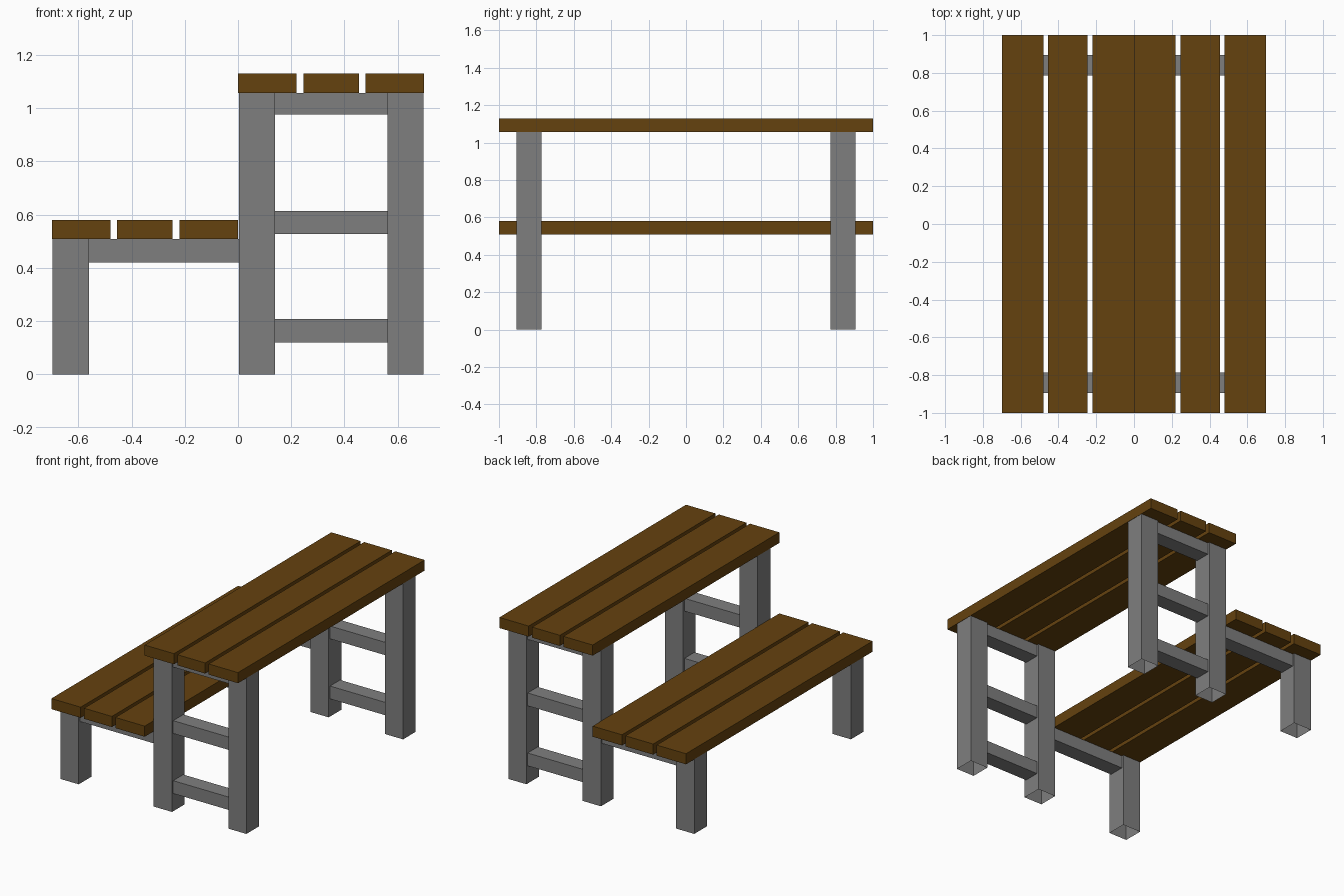
import bpy, bmesh

if "Cube" in bpy.data.objects:
    bpy.data.objects.remove(bpy.data.objects["Cube"])


def material(name, rgb):
    m = bpy.data.materials.new(name)
    m.diffuse_color = (*rgb, 1)
    m.use_nodes = True
    m.node_tree.nodes["Principled BSDF"].inputs["Base Color"].default_value = m.diffuse_color
    return m


wood = material("brown wood", (0.130, 0.054, 0.0045))
metal = material("grey frame", (0.212, 0.212, 0.212))


def box(name, x, y, z, mat, open_axis=None):
    """Box from (min, max) ranges; open_axis leaves both ends open like a tube."""
    bm = bmesh.new()
    bmesh.ops.create_cube(bm, size=1)
    for v in bm.verts:
        v.co = [(r[0] + r[1]) / 2 + c * (r[1] - r[0]) for c, r in zip(v.co, (x, y, z))]
    bm.normal_update()
    if open_axis is not None:
        ends = [f for f in bm.faces if abs(f.normal[open_axis]) > 0.9]
        bmesh.ops.delete(bm, geom=ends, context='FACES_ONLY')
    me = bpy.data.meshes.new(name)
    bm.to_mesh(me)
    bm.free()
    me.materials.append(mat)
    ob = bpy.data.objects.new(name, me)
    bpy.context.collection.objects.link(ob)


# planks of the table (right) and the bench (left)
for i, (a, b) in enumerate([(0.0, 0.22), (0.246, 0.454), (0.48, 0.70)], 1):
    box(f"table_plank_{i}", (a, b), (-1, 1), (1.058, 1.13), wood)
    box(f"bench_plank_{i}", (-b, -a), (-1, 1), (0.508, 0.58), wood)

# leg frames at the front and back
for end, s in (("front", -1), ("back", 1)):
    leg_y = sorted((s * 0.772, s * 0.907))
    rail_y = sorted((s * 0.786, s * 0.894))
    box(f"{end}_inner_leg", (0.003, 0.14), leg_y, (0, 1.058), metal, 2)
    box(f"{end}_outer_leg", (0.562, 0.698), leg_y, (0, 1.058), metal, 2)
    box(f"{end}_bench_leg", (-0.697, -0.56), leg_y, (0, 0.508), metal, 2)
    # cross rails between the legs
    for name, z in (("low", (0.12, 0.207)), ("middle", (0.527, 0.614)), ("top", (0.977, 1.058))):
        box(f"{end}_{name}_rail", (0.14, 0.562), rail_y, z, metal, 0)
    box(f"{end}_bench_rail", (-0.56, 0.003), rail_y, (0.421, 0.508), metal, 0)
